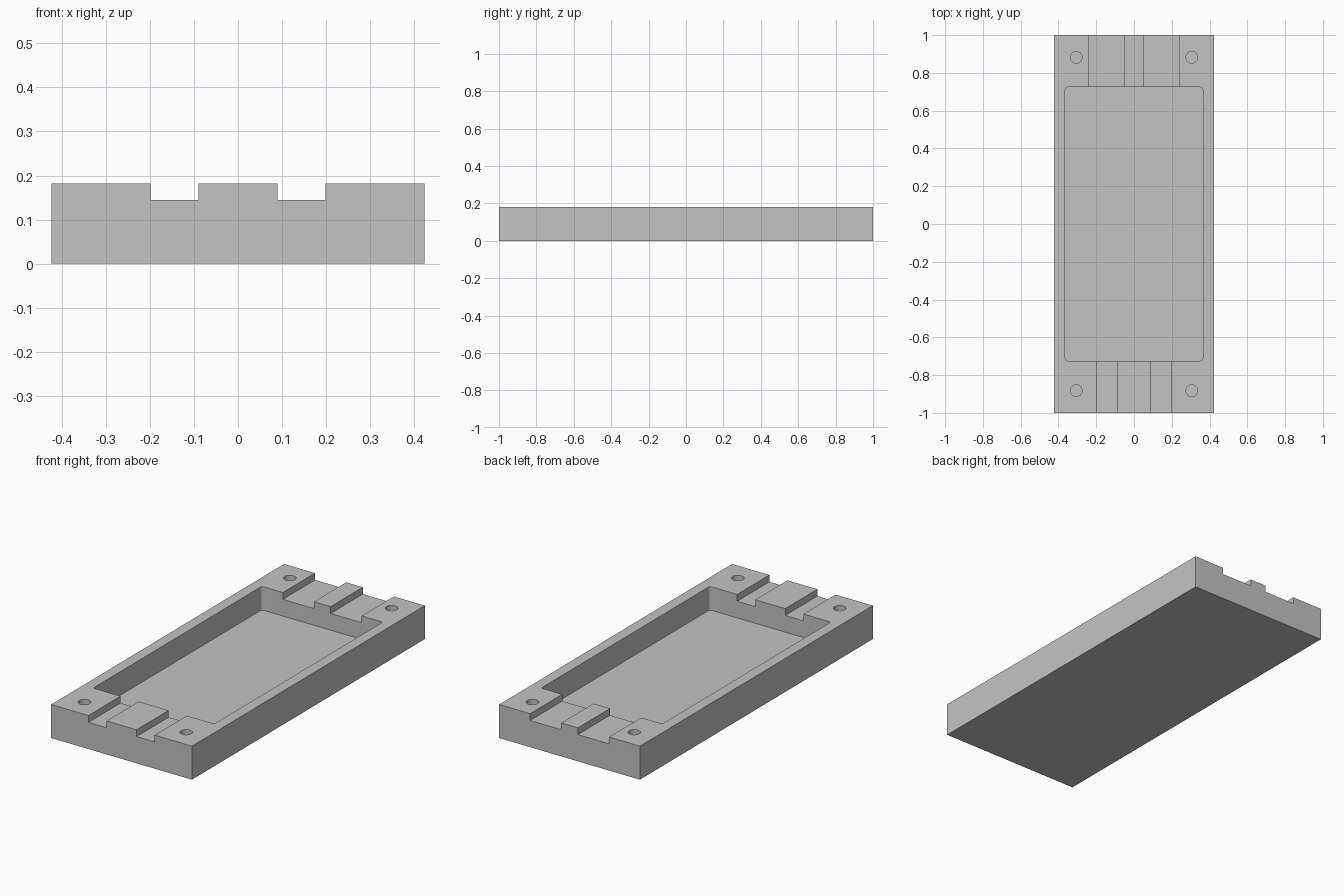
import bpy, bmesh
from mathutils import Matrix, Vector

HALF_X, HALF_Y, HEIGHT = 0.423, 1.0, 0.182
FLOOR, SLOT_FLOOR = 0.054, 0.145
ABOVE = HEIGHT + 0.1

old = bpy.data.objects.get("Cube")
if old:
    bpy.data.objects.remove(old, do_unlink=True)

grey = bpy.data.materials.new("plain grey")
grey.use_nodes = True
COLOUR = (0.55, 0.55, 0.55, 1)
grey.diffuse_color = COLOUR
grey.node_tree.nodes["Principled BSDF"].inputs["Base Color"].default_value = COLOUR


def finish(name, bm):
    mesh = bpy.data.meshes.new(name)
    bm.to_mesh(mesh)
    bm.free()
    mesh.materials.append(grey)
    obj = bpy.data.objects.new(name, mesh)
    bpy.context.collection.objects.link(obj)
    return obj


def box(name, low, high, corner=0):
    """Box between two corners, with optional rounding of its upright edges."""
    low, high = Vector(low), Vector(high)
    bm = bmesh.new()
    place = Matrix.Translation((low + high) / 2) @ Matrix.Diagonal((*(high - low), 1))
    bmesh.ops.create_cube(bm, size=1, matrix=place)
    if corner:
        upright = [e for e in bm.edges
                   if abs(e.verts[0].co.z - e.verts[1].co.z) > 0.01]
        bmesh.ops.bevel(bm, geom=upright, offset=corner, segments=4,
                        profile=0.5, affect='EDGES')
    return finish(name, bm)


def cylinder(name, x, y, radius, low, high):
    bm = bmesh.new()
    bmesh.ops.create_cone(bm, cap_ends=True, segments=32, radius1=radius,
                          radius2=radius, depth=high - low,
                          matrix=Matrix.Translation((x, y, (low + high) / 2)))
    return finish(name, bm)


def cut(target, cutter):
    """Subtract the cutter from the target, then discard the cutter."""
    cutter.hide_render = True
    mod = target.modifiers.new("cut", 'BOOLEAN')
    mod.operation = 'DIFFERENCE'
    mod.solver = 'EXACT'
    mod.object = cutter
    bpy.context.view_layer.objects.active = target
    bpy.ops.object.modifier_apply(modifier=mod.name)
    bpy.data.objects.remove(cutter, do_unlink=True)


# Solid tray body
tray = box("tray", (-HALF_X, -HALF_Y, 0), (HALF_X, HALF_Y, HEIGHT))

# Central pocket with slightly rounded corners
cut(tray, box("pocket_cutter", (-0.364, -0.724, FLOOR), (0.364, 0.724, ABOVE), 0.012))

# Shallow slots through both end walls: narrow at the front, wide at the back
for end, inner, outer in ((-1, 0.09, 0.199), (1, 0.05, 0.237)):
    y0, y1 = sorted((end * 0.6, end * 1.1))
    for side in (-1, 1):
        x0, x1 = sorted((side * inner, side * outer))
        cut(tray, box("slot_cutter", (x0, y0, SLOT_FLOOR), (x1, y1, ABOVE)))

# Blind screw holes in the four corners
for sx in (-1, 1):
    for sy in (-1, 1):
        cut(tray, cylinder("hole_cutter", sx * 0.306, sy * 0.882, 0.031, FLOOR, ABOVE))

# Smooth round walls, sharp edges elsewhere
bpy.ops.object.select_all(action='DESELECT')
tray.select_set(True)
bpy.context.view_layer.objects.active = tray
bpy.ops.object.shade_smooth_by_angle()
